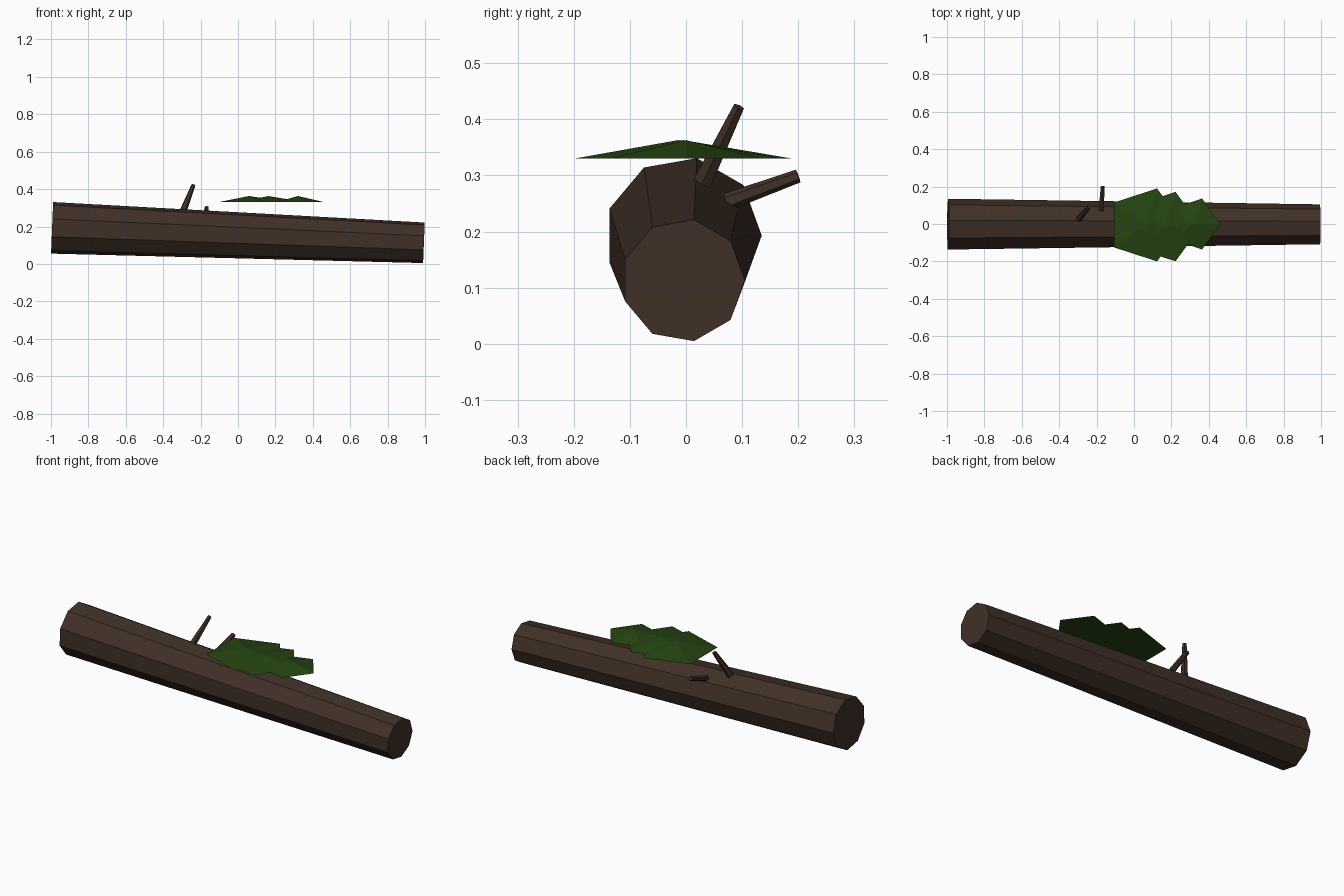
import bpy, bmesh, math
from mathutils import Vector, Matrix

if "Cube" in bpy.data.objects:
    bpy.data.objects.remove(bpy.data.objects["Cube"])


def material(name, rgb):
    m = bpy.data.materials.new(name)
    m.diffuse_color = (*rgb, 1)
    m.use_nodes = True
    m.node_tree.nodes["Principled BSDF"].inputs["Base Color"].default_value = m.diffuse_color
    return m


bark = material("dark brown bark", (0.052, 0.030, 0.020))
leaf = material("deep green leaf", (0.019, 0.058, 0.006))


def tapered(name, start, end, r1, r2, sides, mat, first):
    """Closed flat-sided cone frustum from start to end; its first corner points along 'first'."""
    a, b = Vector(start), Vector(end)
    axis = (b - a).normalized()
    u = Vector(first)
    u = (u - axis * u.dot(axis)).normalized()
    v = axis.cross(u)
    bm = bmesh.new()
    bmesh.ops.create_cone(bm, cap_ends=True, segments=sides, radius1=r1, radius2=r2,
                          depth=(b - a).length)
    # put a corner of the ring exactly on the local x axis
    bm.verts.ensure_lookup_table()
    c = bm.verts[0].co
    spin = Matrix.Rotation(-math.atan2(c.y, c.x), 4, 'Z')
    frame = Matrix((u, v, axis)).transposed().to_4x4()
    bm.transform(Matrix.Translation((a + b) / 2) @ frame @ spin)
    bmesh.ops.recalc_face_normals(bm, faces=bm.faces)
    me = bpy.data.meshes.new(name)
    bm.to_mesh(me)
    bm.free()
    me.materials.append(mat)
    ob = bpy.data.objects.new(name, me)
    bpy.context.collection.objects.link(ob)
    return ob


# Nine-sided leaning trunk
tapered("log", (-0.994, -0.005, 0.193), (0.994, -0.005, 0.113), 0.14, 0.11, 9, bark, (0, 1, 0))

# Two broken twigs
tapered("upright_twig", (-0.292, 0.028, 0.285), (-0.238, 0.094, 0.422),
        0.019, 0.011, 6, bark, (1, 0, 0))
tapered("leaning_twig", (-0.176, 0.073, 0.253), (-0.167, 0.200, 0.299),
        0.016, 0.012, 6, bark, (0, 0, 1))

# Three overlapping flat five-sided leaf clumps
for i, (x, y, r) in enumerate([(0.06, -0.005, 0.205), (0.162, -0.014, 0.195), (0.32, 0.0, 0.143)]):
    tapered(f"leaf_clump_{i + 1}", (x, y, 0.33), (x, y, 0.363), r, 0, 5, leaf, (1, 0, 0))
